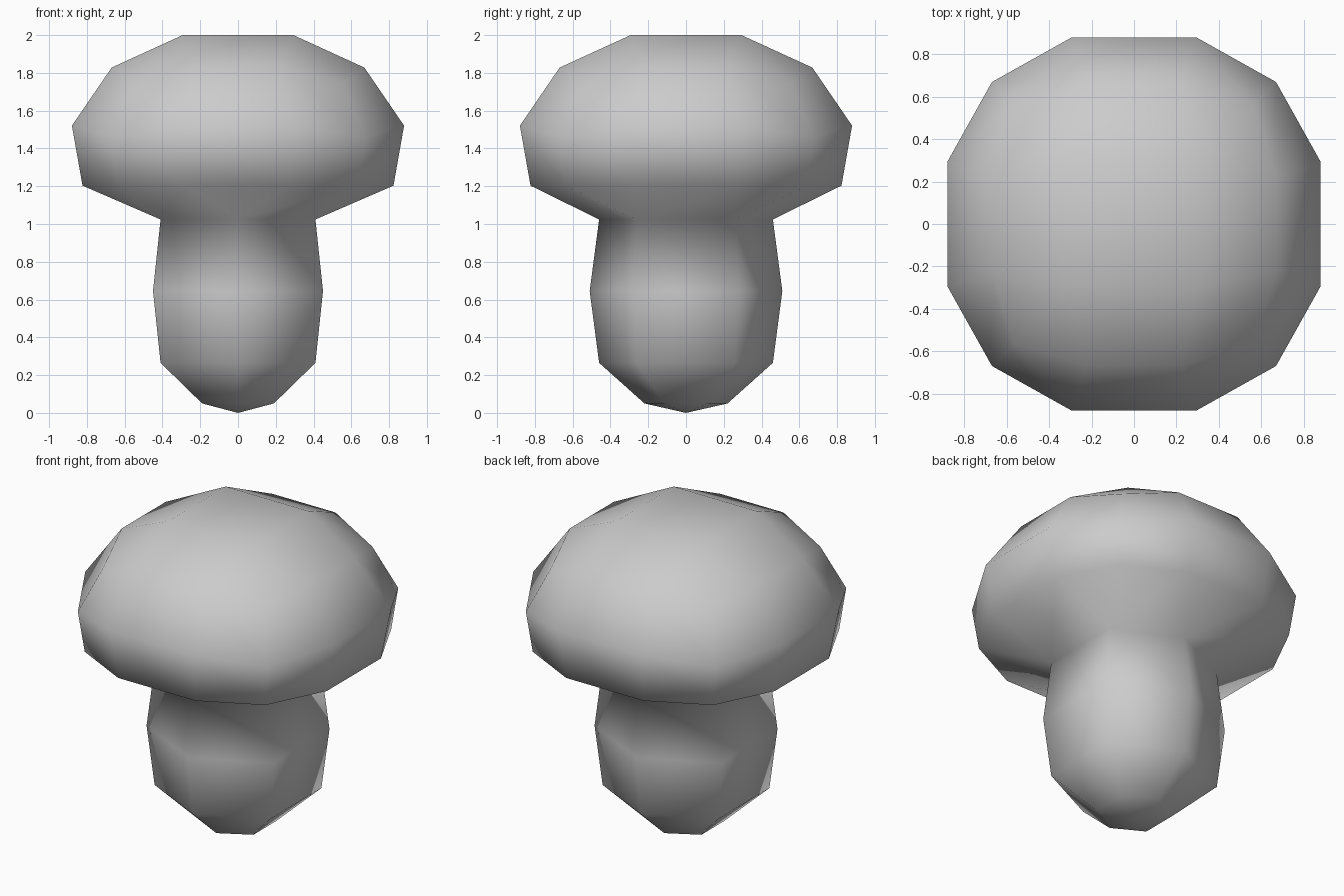
import bpy, bmesh, math
from mathutils import Vector

cube = bpy.data.objects.get("Cube")
if cube:
    bpy.data.objects.remove(cube, do_unlink=True)


def angle(v):
    return math.atan2(v.co.y, v.co.x)


def by_angle(verts):
    return sorted(verts, key=angle)


def zip_rings(bm, low, high):
    """Join two rings of any size with triangles, following their angles."""
    turn = lambda ring, i: angle(ring[i % len(ring)]) + math.tau * (i // len(ring))
    i = j = 0
    while i < len(low) or j < len(high):
        a, b = low[i % len(low)], high[j % len(high)]
        if j == len(high) or (i < len(low) and turn(low, i + 1) <= turn(high, j + 1)):
            i += 1
            bm.faces.new((a, low[i % len(low)], b))
        else:
            j += 1
            bm.faces.new((a, high[j % len(high)], b))


# Cap: a three by three cube rounded to a ball, with its underside opened
bm = bmesh.new()
bmesh.ops.create_cube(bm, size=2)
bmesh.ops.subdivide_edges(bm, edges=bm.edges[:], cuts=2, use_grid_fill=True)
bottom = [v for v in bm.verts if v.co.z < -0.9]
rim = [v for v in bm.verts if -0.9 < v.co.z < 0]
for v in bm.verts:
    v.co.normalize()
bmesh.ops.delete(bm, geom=bottom, context='VERTS')
for v in bm.verts:
    if v in rim:
        spread = 0.93 if min(abs(v.co.x), abs(v.co.y)) > 0.5 else 0.91
        v.co = Vector((v.co.x * spread, v.co.y * spread, 1.203))
    else:
        v.co = Vector((v.co.x * 0.972, v.co.y * 0.972, 1.281 + v.co.z * 0.795))

# Stem: six-sided rings (side x, side y, front y, height)
rings = []
for sx, sy, fy, z in ((0.41, 0.26, 0.46, 1.024), (0.45, 0.285, 0.51, 0.645),
                      (0.41, 0.26, 0.46, 0.265), (0.19, 0.115, 0.22, 0.05)):
    outline = ((sx, sy), (0, fy), (-sx, sy), (-sx, -sy), (0, -fy), (sx, -sy))
    rings.append([bm.verts.new((x, y, z)) for x, y in outline])
for top, low in zip(rings, rings[1:]):
    for k in range(6):
        bm.faces.new((top[k - 1], low[k - 1], low[k], top[k]))
pole = bm.verts.new((0, 0, 0))
for k in range(6):
    bm.faces.new((pole, rings[-1][k], rings[-1][k - 1]))

# Underside of the cap, joining the stem to the rim
zip_rings(bm, by_angle(rings[0]), by_angle(rim))
bmesh.ops.recalc_face_normals(bm, faces=bm.faces[:])

mesh = bpy.data.meshes.new("mushroom")
bm.to_mesh(mesh)
bm.free()
mesh.shade_smooth()
mushroom = bpy.data.objects.new("mushroom", mesh)
bpy.context.collection.objects.link(mushroom)

# Plain grey material
grey = bpy.data.materials.new("plain_grey")
grey.use_nodes = True
colour = (0.6, 0.6, 0.6, 1)
grey.diffuse_color = colour
grey.node_tree.nodes["Principled BSDF"].inputs["Base Color"].default_value = colour
mesh.materials.append(grey)
